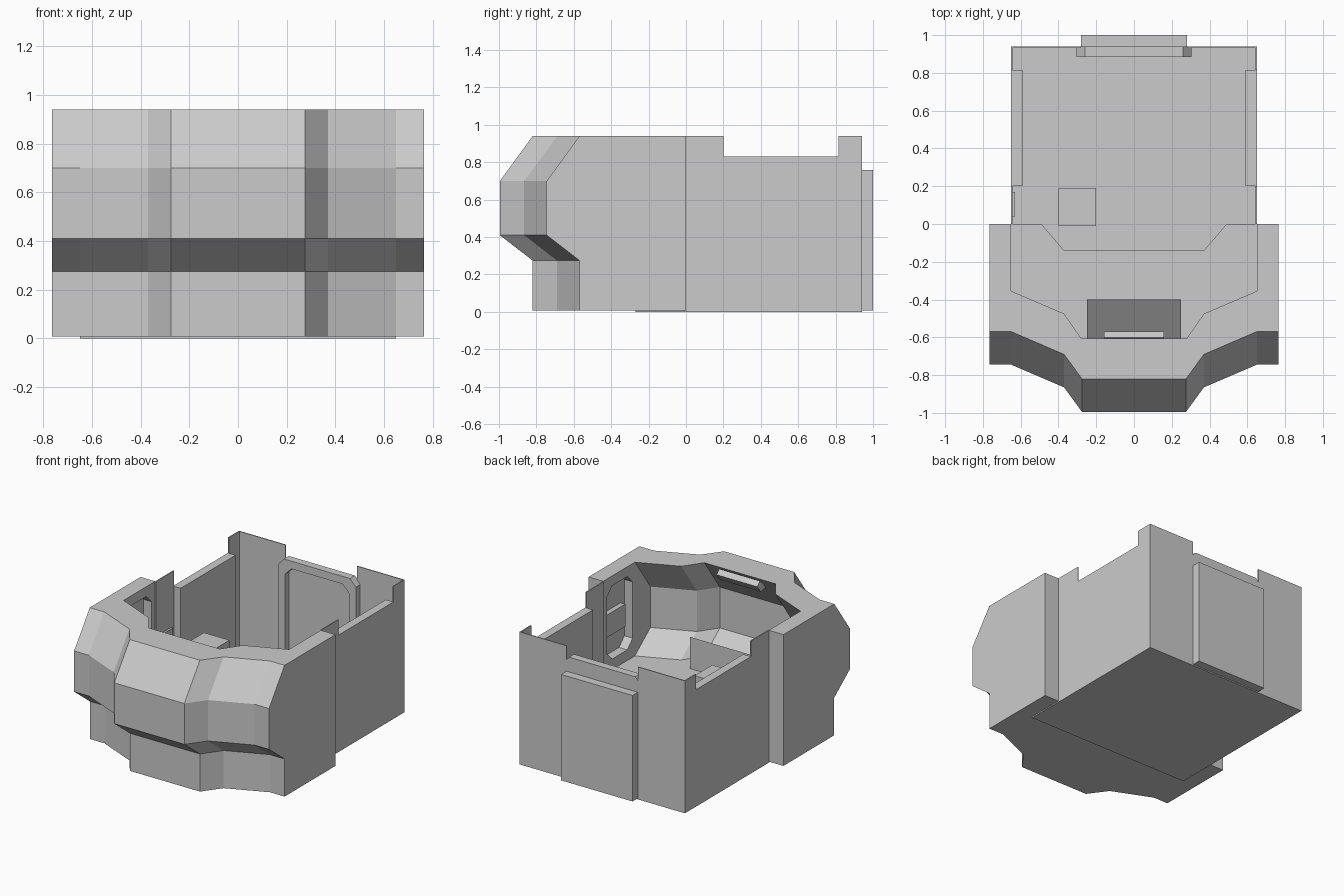
import bpy, bmesh
from mathutils import Vector

if "Cube" in bpy.data.objects:
    bpy.data.objects.remove(bpy.data.objects["Cube"])


def finish(name, bm):
    bmesh.ops.remove_doubles(bm, verts=bm.verts, dist=1e-5)
    bmesh.ops.recalc_face_normals(bm, faces=bm.faces)
    me = bpy.data.meshes.new(name)
    bm.to_mesh(me)
    bm.free()
    ob = bpy.data.objects.new(name, me)
    bpy.context.collection.objects.link(ob)
    return ob


def loft(name, rings):
    """Closed solid through a stack of matching rings."""
    bm = bmesh.new()
    rows = [[bm.verts.new(p) for p in r] for r in rings]
    n = len(rows[0])
    for a, b in zip(rows, rows[1:]):
        for i in range(n):
            j = (i + 1) % n
            bm.faces.new((a[i], a[j], b[j], b[i]))
    bm.faces.new(rows[0])
    bm.faces.new(rows[-1])
    return finish(name, bm)


def prism(name, pts, axis, lo, hi):
    """Extrude a 2D profile along an axis (0=x, 1=y, 2=z)."""
    def put(p, d):
        c = list(p)
        c.insert(axis, d)
        return Vector(c)
    return loft(name, [[put(p, lo) for p in pts], [put(p, hi) for p in pts]])


def box(name, x0, x1, y0, y1, z0, z1):
    return prism(name, [(x0, y0), (x1, y0), (x1, y1), (x0, y1)], 2, z0, z1)


def cut_corner_rect(a0, a1, b0, b1, c):
    return [(a0 + c, b0), (a1 - c, b0), (a1, b0 + c), (a1, b1 - c),
            (a1 - c, b1), (a0 + c, b1), (a0, b1 - c), (a0, b0 + c)]


def subtract(ob, cutter):
    m = ob.modifiers.new("cut", 'BOOLEAN')
    m.operation = 'DIFFERENCE'
    m.solver = 'EXACT'
    m.object = cutter
    cutter.hide_render = True
    cutter.hide_set(True)
    bpy.context.view_layer.objects.active = ob
    bpy.ops.object.modifier_apply(modifier=m.name)
    bpy.data.objects.remove(cutter)


def mirrored(half):
    return half + [(-x, y) for x, y in reversed(half)]


# Front bay: faceted wall that bulges forward at mid height
OUTER = mirrored([(-.765, 0), (-.765, -.57), (-.65, -.57), (-.37, -.69), (-.275, -.82)])
INNER = mirrored([(-.65, 0), (-.65, -.355), (-.37, -.475), (-.28, -.605)])
Z0 = .008
rings = []
for z, push in ((Z0, 0), (.275, 0), (.41, .175), (.70, .175), (.94, 0)):
    loop = OUTER + INNER[::-1]
    rings.append([(x, y - (push if y < 0 else 0), z) for x, y in loop])
bay = loft("front_bay_wall", rings)

# Framed recesses in the bay side walls, each with a middle ledge
for s in (-1, 1):
    lo, hi = sorted((s * .60, s * .715))
    subtract(bay, prism("recess_cutter", cut_corner_rect(-.33, -.04, .35, .87, .06), 0, lo, hi))
    lo, hi = sorted((s * .68, s * .72))
    box("recess_ledge", lo, hi, -.29, -.08, .50, .66)

# Raised platform inside the bay
prism("front_platform", INNER + [(.49, 0), (.37, -.14), (-.37, -.14), (-.49, 0)], 2, Z0, .275)

# Console wedge, overhead strip, and pedestal
prism("console", [(-.40, .275), (-.40, .50), (-.61, .34), (-.61, .275)], 0, -.25, .25)
prism("overhead_strip", [(-.57, .90), (-.60, .93), (-.68, .86), (-.61, .85)], 0, -.16, .16)
box("pedestal", -.40, -.20, -.01, .19, .01, .57)

# Rear floor
box("rear_floor", -.65, .65, -.27, .94, 0, .01)

# Thin rear side walls with lowered middle, thick inner panels, and back walls
side = [(0, Z0), (.94, Z0), (.94, .94), (.815, .94), (.815, .83), (.20, .83), (.20, .94), (0, .94)]
for s in (-1, 1):
    lo, hi = sorted((s * .65, s * .643))
    prism("rear_side_wall", side, 0, lo, hi)
    lo, hi = sorted((s * .645, s * .59))
    box("side_wall_panel", lo, hi, .20, .815, Z0, .83)
    lo, hi = sorted((s * .65, s * .28))
    box("back_wall", lo, hi, .933, .94, Z0, .94)
box("wall_switch", -.645, -.63, .04, .17, .42, .55)

# Back door: chamfered frame with a panel behind it
frame = prism("door_frame", [(-.305, Z0), (.305, Z0), (.305, .815), (.26, .865),
                             (-.26, .865), (-.305, .815)], 1, .885, .94)
subtract(frame, prism("door_cutter", cut_corner_rect(-.25, .25, .06, .81, .05), 1, .80, .93))
box("door_panel", -.28, .28, .935, 1.0, Z0, .76)
